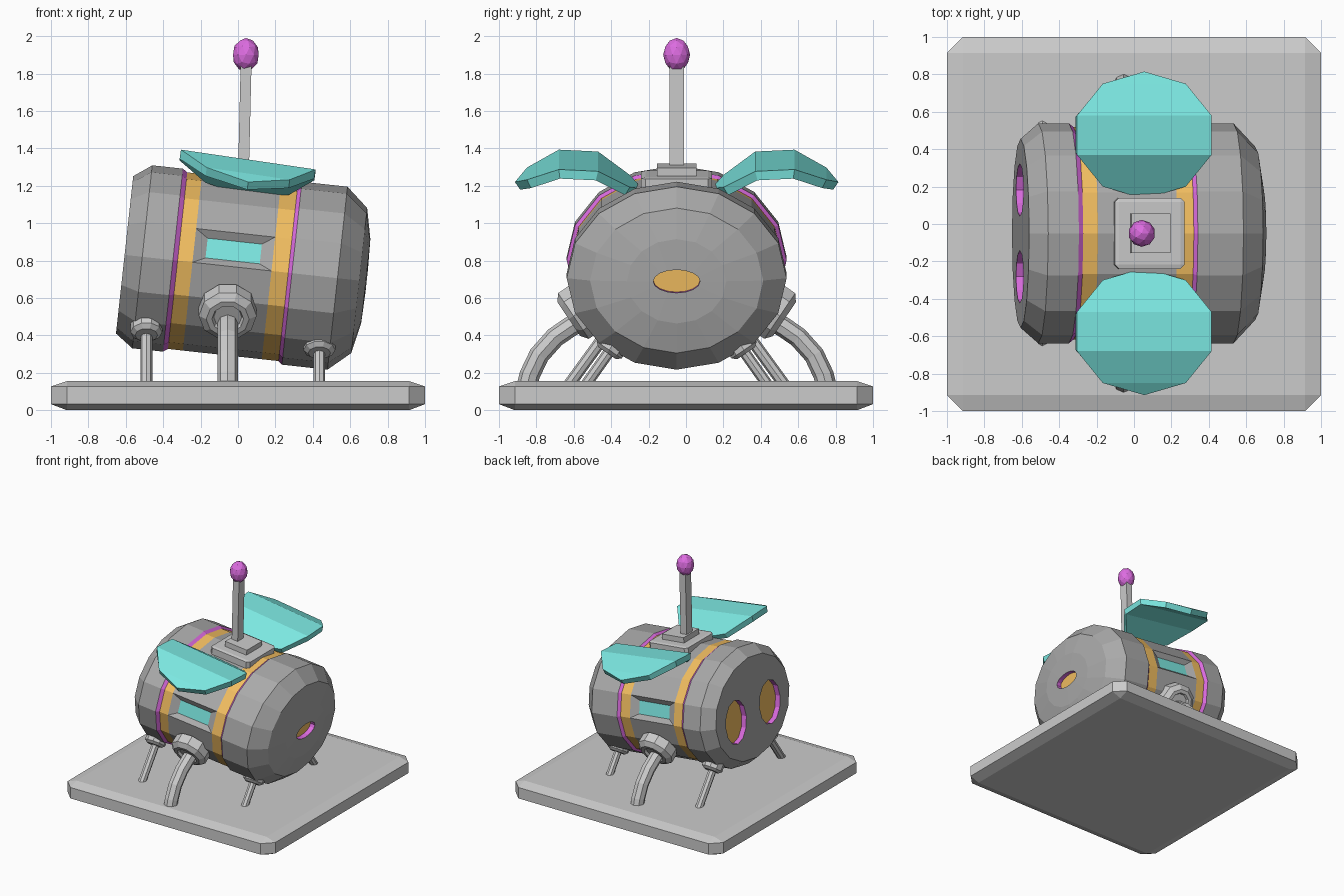
import bpy, bmesh
from math import radians, cos, sin, pi
from mathutils import Matrix, Vector

if "Cube" in bpy.data.objects:
    bpy.data.objects.remove(bpy.data.objects["Cube"])

CY = -0.05                                   # symmetry plane of the craft
TILT = Matrix.Translation((0.01, CY, 0.763)) @ Matrix.Rotation(radians(6.25), 4, 'Y')


def material(name, rgb):
    m = bpy.data.materials.new(name)
    m.diffuse_color = (*rgb, 1)
    m.use_nodes = True
    m.node_tree.nodes["Principled BSDF"].inputs["Base Color"].default_value = m.diffuse_color
    return m


GREY = material("grey", (0.4, 0.4, 0.4))
MAGENTA = material("magenta", (0.72, 0.15, 0.75))
ORANGE = material("orange", (0.9, 0.52, 0.12))
CYAN = material("cyan", (0.2, 0.8, 0.75))
PALETTE = [GREY, MAGENTA, ORANGE, CYAN]


def finish(bm, name, mats=(), matrix=Matrix()):
    bmesh.ops.recalc_face_normals(bm, faces=bm.faces)
    bm.transform(matrix)
    me = bpy.data.meshes.new(name)
    bm.to_mesh(me)
    bm.free()
    for m in mats:
        me.materials.append(m)
    ob = bpy.data.objects.new(name, me)
    bpy.context.collection.objects.link(ob)
    return ob


def box(name, centre, size, bevel=0.0, matrix=Matrix(), mats=()):
    # bevel is a share of the unit cube, so it stretches with the size
    bm = bmesh.new()
    bmesh.ops.create_cube(bm, size=1)
    if bevel:
        bmesh.ops.bevel(bm, geom=bm.edges[:], offset=bevel, segments=1, affect='EDGES')
    return finish(bm, name, mats,
                  matrix @ Matrix.Translation(centre) @ Matrix.Diagonal((*size, 1)))


def pipe(name, points, radius):
    cu = bpy.data.curves.new(name, 'CURVE')
    cu.dimensions = '3D'
    cu.bevel_depth = radius
    cu.bevel_resolution = 2
    cu.use_fill_caps = True
    sp = cu.splines.new('POLY')
    sp.points.add(len(points) - 1)
    for p, co in zip(sp.points, points):
        p.co = (*co, 1)
    sp.use_smooth = False
    ob = bpy.data.objects.new(name, cu)
    bpy.context.collection.objects.link(ob)


def collar(name, centre, normal, profile, sides=10):
    # stepped ring turned around the given direction
    bm = bmesh.new()
    rings = [[bm.verts.new((r * cos(2 * pi * k / sides), r * sin(2 * pi * k / sides), z))
              for k in range(sides)] for r, z in profile]
    for a, b in zip(rings, rings[1:]):
        for k in range(sides):
            j = (k + 1) % sides
            bm.faces.new((a[k], a[j], b[j], b[k]))
    bm.faces.new(rings[0])
    bm.faces.new(rings[-1])
    rot = Vector(normal).to_track_quat('Z', 'Y').to_matrix().to_4x4()
    return finish(bm, name, (), Matrix.Translation(centre) @ rot)


# base plate
box("base_plate", (0, 0, 0.0775), (2, 2, 0.155), 0.0)
base = bpy.data.objects["base_plate"]
bpy.data.objects.remove(base)
bm = bmesh.new()
bmesh.ops.create_cube(bm, size=2)
bmesh.ops.bevel(bm, geom=bm.edges[:], offset=0.085, segments=1, affect='EDGES')
for v in bm.verts:                           # deeper edge slope than a plain stretch
    v.co.z = 0.0775 + (0.0775 if v.co.z > 0.99 else -0.0775 if v.co.z < -0.99
                       else 0.05 if v.co.z > 0 else -0.045)
finish(bm, "base_plate")

# barrel body: x, y radius, z radius, colour of the strip after the ring
RY, RZ, N, G = 0.588, 0.492, 16, 0.965
rings = [(-0.62, RY * .86, RZ * .86, 0), (-0.525, RY, RZ, 0), (-0.36, RY, RZ, 1),
         (-0.335, RY * G, RZ * G, 2), (-0.255, RY * G, RZ * G, 0),
         (0.17, RY * G, RZ * G, 2), (0.26, RY * G, RZ * G, 1), (0.28, RY, RZ, 0),
         (0.525, RY, RZ, 0), (0.642, 0.463, 0.39, 0), (0.677, 0.265, 0.227, 0),
         (0.682, 0.125, 0.062, 1), (0.64, 0.125, 0.062, 2)]
bm = bmesh.new()
loops = [[bm.verts.new((x, ry * cos(2 * pi * k / N), rz * sin(2 * pi * k / N)))
          for k in range(N)] for x, ry, rz, _ in rings]
windows = []
for i in range(len(rings) - 1):
    for k in range(N):
        j = (k + 1) % N
        f = bm.faces.new((loops[i][k], loops[i][j], loops[i + 1][j], loops[i + 1][k]))
        f.material_index = rings[i][3]
        if i == 4 and k in (0, 7):
            windows.append(f)
bm.faces.new(loops[0])
bm.faces.new(loops[-1]).material_index = 2
bmesh.ops.recalc_face_normals(bm, faces=bm.faces)
# side windows sunk into one facet on each side
bmesh.ops.inset_individual(bm, faces=windows, thickness=0.055, depth=-0.03)
for f in windows:
    f.material_index = 3
    mid = f.calc_center_median().x
    for v in f.verts:
        v.co.x = mid + (v.co.x - mid) * 0.84
body = finish(bm, "body", PALETTE, TILT)

# two round rear recesses
for side in (1, -1):
    bm = bmesh.new()
    bmesh.ops.create_cone(bm, cap_ends=True, segments=12, radius1=1, radius2=1, depth=0.09)
    bm.transform(Matrix.Translation((-0.62, side * 0.232, -0.04))
                 @ Matrix.Diagonal((1, 0.14, 0.185, 1)) @ Matrix.Rotation(pi / 2, 4, 'Y'))
    for f in bm.faces:
        f.material_index = 2 if f.calc_center_median().x > -0.6 else 1
    cutter = finish(bm, "rear_recess_cutter", PALETTE, TILT)
    cutter.hide_render = True
    cutter.display_type = 'WIRE'
    cut = body.modifiers.new("rear_recess", 'BOOLEAN')
    cut.operation = 'DIFFERENCE'
    cut.solver = 'EXACT'
    cut.object = cutter

# wings: curved decagons, mirrored
bm = bmesh.new()
rows = [(0.815, 0, 1.22), (0.75, 0.222, 1.265), (0.58, 0.36, 1.34),
        (0.37, 0.36, 1.33), (0.2, 0.222, 1.225), (0.135, 0, 1.185)]
made = []
for y, w, z in rows:
    made.append([bm.verts.new((0.055 + x, y - CY, z - 0.147 * x))
                 for x in ((-w, w) if w else (0,))])
for a, b in zip(made, made[1:]):
    bm.faces.new(a + b[::-1])
bmesh.ops.recalc_face_normals(bm, faces=bm.faces)
up = sum(f.normal.z for f in bm.faces) > 0
me = bpy.data.meshes.new("wings")
if not up:
    bmesh.ops.reverse_faces(bm, faces=bm.faces)
bm.to_mesh(me)
bm.free()
me.materials.append(CYAN)
wings = bpy.data.objects.new("wings", me)
wings.location.y = CY
bpy.context.collection.objects.link(wings)
sol = wings.modifiers.new("thickness", 'SOLIDIFY')
sol.thickness = 0.05
sol.offset = -1
mir = wings.modifiers.new("mirror", 'MIRROR')
mir.use_axis = (False, True, False)

# antenna mount, mast and bulb
box("antenna_plate", (0.02, 0, 0.455), (0.375, 0.38, 0.1), 0.06, TILT)
box("antenna_step", (0.02, 0, 0.52), (0.21, 0.21, 0.06), 0.0, TILT)
box("antenna_mast", (0.036, CY, 1.55), (0.058, 0.078, 0.62), 0.0,
    Matrix.Translation((0.036, 0, 1.55)) @ Matrix.Rotation(radians(1.4), 4, 'Y')
    @ Matrix.Translation((-0.036, 0, -1.55)))
bm = bmesh.new()
bmesh.ops.create_icosphere(bm, subdivisions=2, radius=1)
finish(bm, "antenna_bulb", [MAGENTA],
       Matrix.Translation((0.042, CY, 1.9)) @ Matrix.Diagonal((0.072, 0.072, 0.09, 1)))

# legs and their collars on both sides
big = [(0.155, -0.06), (0.155, 0.02), (0.115, 0.05), (0.085, 0.05), (0.075, 0.03)]
small = [(0.085, -0.05), (0.085, 0.01), (0.06, 0.03), (0.05, 0.03)]
for side, tag in ((1, "left"), (-1, "right")):
    def at(x, y, z):
        return (x, CY + side * y, z)
    pipe("middle_leg_" + tag, [at(-0.055, y, z) for y, z in
         ((0.80, 0.13), (0.785, 0.19), (0.735, 0.295), (0.65, 0.39), (0.57, 0.445), (0.44, 0.52))], 0.055)
    collar("middle_collar_" + tag, at(-0.055, 0.535, 0.515), (0, side * 0.83, -0.56), big)
    pipe("rear_leg_" + tag, [at(-0.49, 0.58, 0.13), at(-0.49, 0.34, 0.46)], 0.032)
    collar("rear_collar_" + tag, at(-0.49, 0.385, 0.425), (0, side * 0.6, -0.8), small)
    pipe("front_leg_" + tag, [at(0.435, 0.49, 0.13), at(0.435, 0.32, 0.37)], 0.03)
    collar("front_collar_" + tag, at(0.435, 0.355, 0.33), (0, side * 0.56, -0.83), small)
